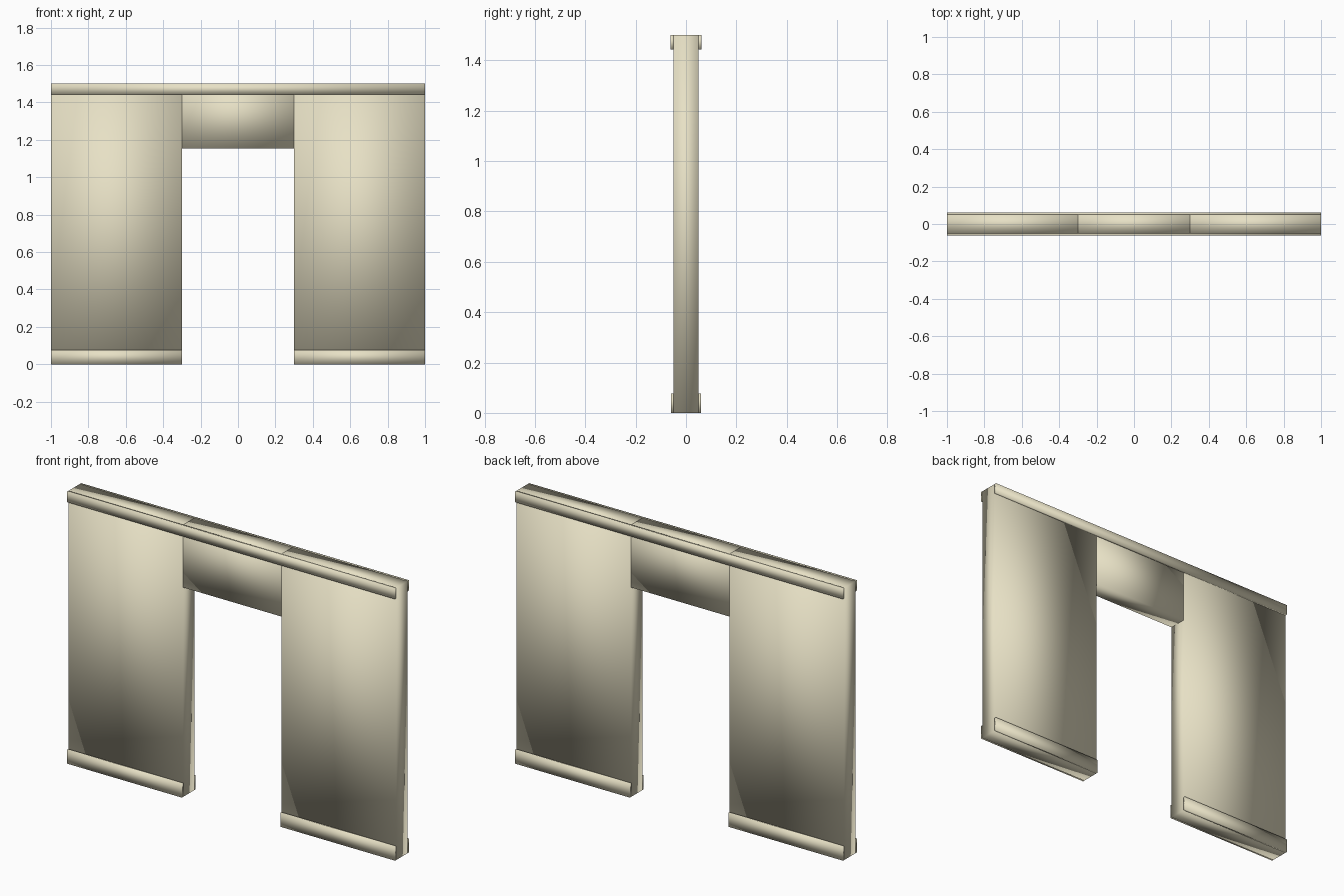
import bpy
import bmesh

if "Cube" in bpy.data.objects:
    bpy.data.objects.remove(bpy.data.objects["Cube"])

HALF_W, DOOR_X, DOOR_Z, TOP = 1.0, 0.30, 1.155, 1.5
WALL_Y = 0.05                # half thickness of the wall
BASE_H, TRIM_Z = 0.077, 1.443

plaster = bpy.data.materials.new("cream_plaster")
plaster.diffuse_color = (0.80, 0.75, 0.56, 1)
plaster.use_nodes = True
plaster.node_tree.nodes["Principled BSDF"].inputs["Base Color"].default_value = plaster.diffuse_color


def box(name, x, y, z):
    """Softly shaded box from (min, max) ranges."""
    bm = bmesh.new()
    bmesh.ops.create_cube(bm, size=1)
    for v in bm.verts:
        v.co = [r[0] if c < 0 else r[1] for c, r in zip(v.co, (x, y, z))]
    for f in bm.faces:
        f.smooth = True
    mesh = bpy.data.meshes.new(name)
    bm.to_mesh(mesh)
    bm.free()
    mesh.materials.append(plaster)
    obj = bpy.data.objects.new(name, mesh)
    bpy.context.collection.objects.link(obj)
    return obj


SIDES = (("left", (-HALF_W, -DOOR_X)), ("right", (DOOR_X, HALF_W)))
wall = (-WALL_Y, WALL_Y)

# Wall panels beside the doorway and the lintel above it
for side, x in SIDES:
    box("wall_panel_" + side, x, wall, (0, TOP))
box("lintel", (-DOOR_X, DOOR_X), wall, (DOOR_Z, TOP))

# Trim strips on both faces of the wall
for face, sign in (("front", -1), ("back", 1)):
    def strip(depth):
        return tuple(sorted((sign * 0.048, sign * depth)))
    box("top_trim_" + face, (-HALF_W, HALF_W), strip(0.062), (TRIM_Z, TOP))
    for side, x in SIDES:
        box(f"baseboard_{face}_{side}", x, strip(0.06), (0, BASE_H))
